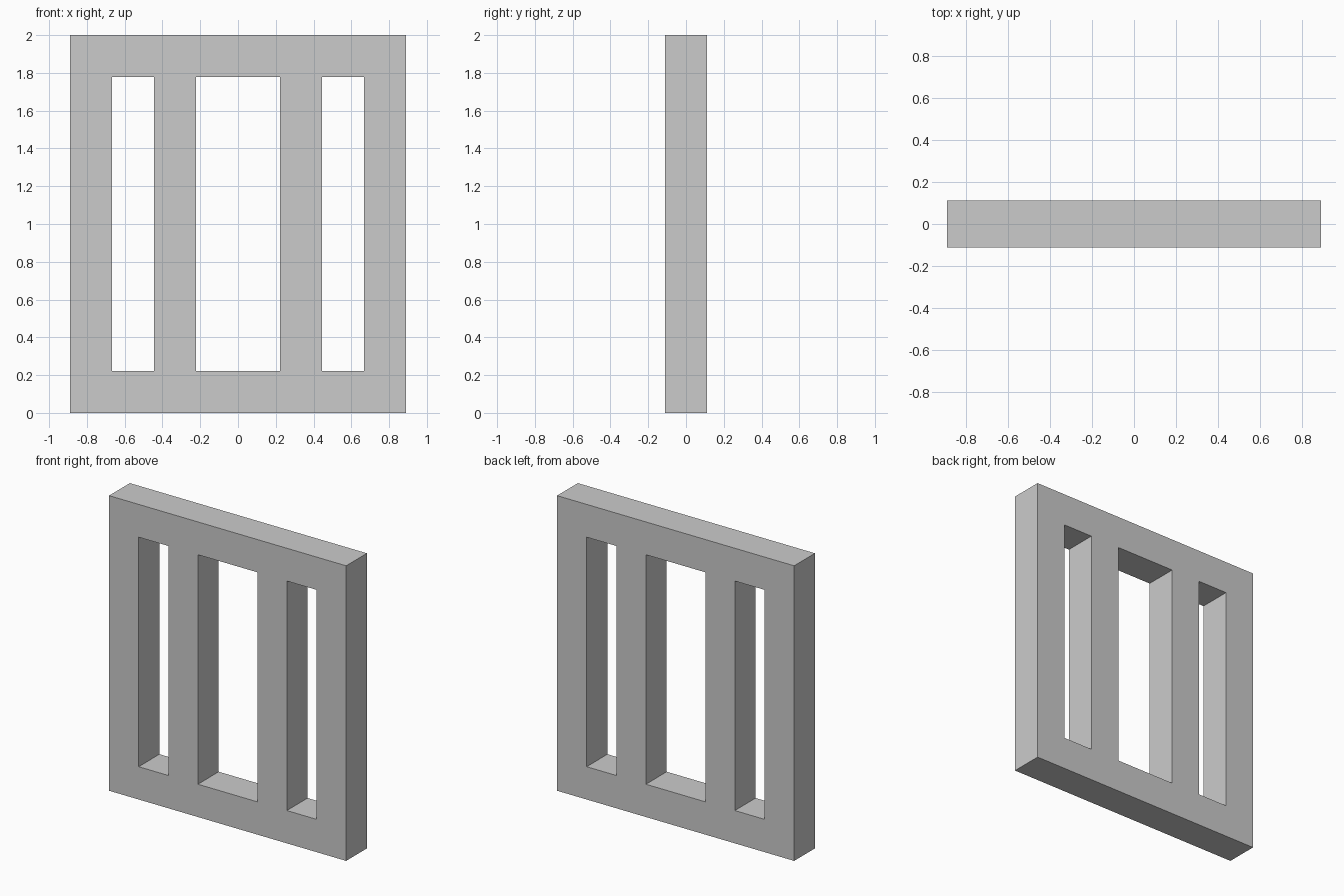
import bpy
import bmesh

if "Cube" in bpy.data.objects:
    bpy.data.objects.remove(bpy.data.objects["Cube"])

U = 2 / 9          # bar thickness; the whole panel follows this module
XS = [x * U for x in (-4, -3, -2, -1, 1, 2, 3, 4)]
ZS = [z * U for z in (0, 1, 8, 9)]
OPENINGS = {(1, 1), (3, 1), (5, 1)}   # (column, row) cells left empty

bm = bmesh.new()

# Front face: grid of cells with three slots left open
grid = [[bm.verts.new((x, -U / 2, z)) for z in ZS] for x in XS]
for i in range(len(XS) - 1):
    for j in range(len(ZS) - 1):
        if (i, j) not in OPENINGS:
            bm.faces.new((grid[i][j], grid[i + 1][j],
                          grid[i + 1][j + 1], grid[i][j + 1]))

# Thickness: extrude to the back, keeping the front faces
front = bm.faces[:]
result = bmesh.ops.extrude_face_region(bm, geom=front, use_keep_orig=True)
back_verts = [g for g in result["geom"] if isinstance(g, bmesh.types.BMVert)]
bmesh.ops.translate(bm, verts=back_verts, vec=(0, U, 0))
bmesh.ops.recalc_face_normals(bm, faces=bm.faces[:])

mesh = bpy.data.meshes.new("barred_panel")
bm.to_mesh(mesh)
bm.free()
panel = bpy.data.objects.new("barred_panel", mesh)
bpy.context.collection.objects.link(panel)
